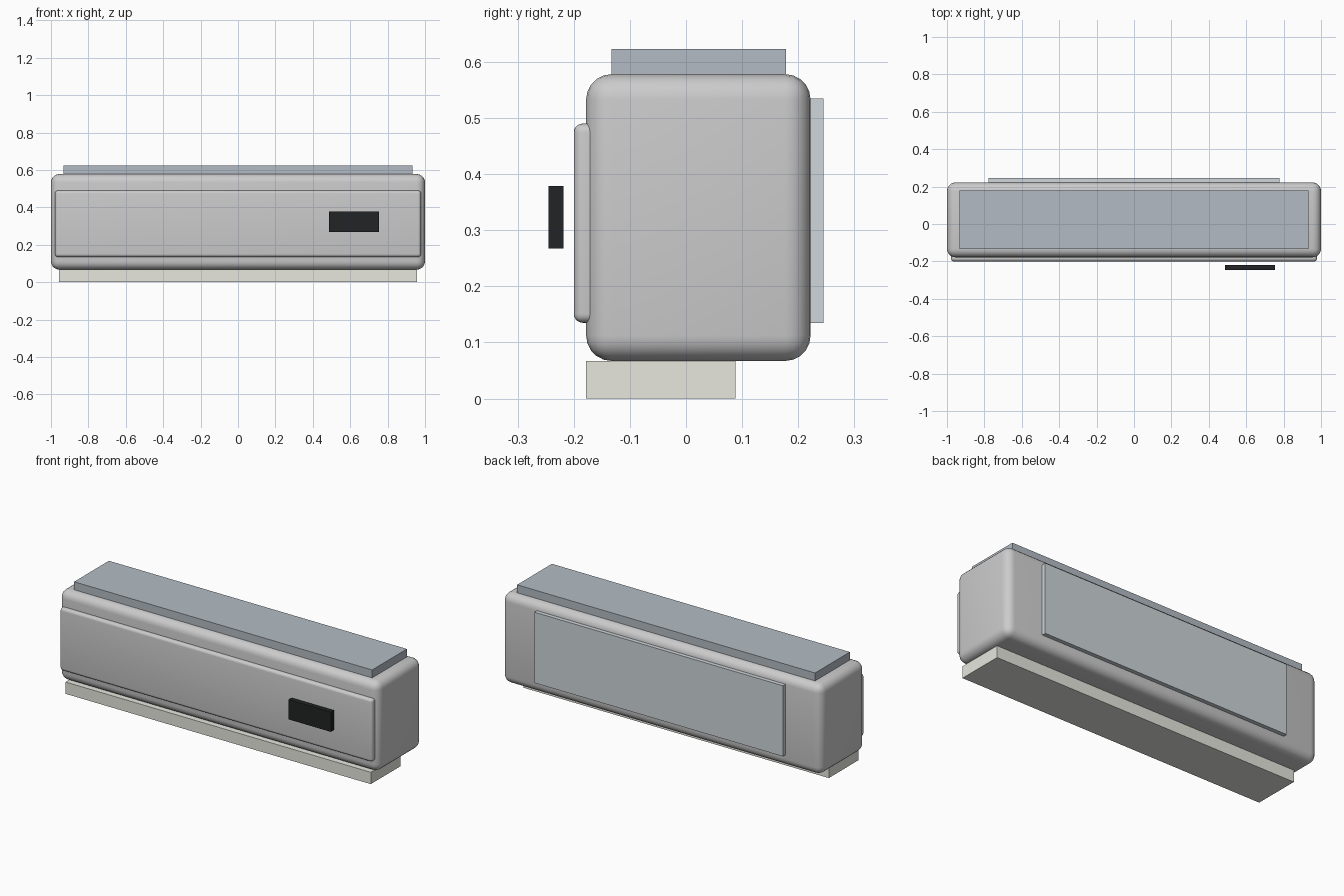
import bpy

if "Cube" in bpy.data.objects:
    bpy.data.objects.remove(bpy.data.objects["Cube"])


def material(name, color):
    m = bpy.data.materials.new(name)
    m.diffuse_color = (*color, 1)
    m.use_nodes = True
    m.node_tree.nodes["Principled BSDF"].inputs["Base Color"].default_value = m.diffuse_color
    return m


def box(name, x, y, z, bevel=0, mat=None):
    """Box from (min, max) ranges, with optional rounded edges."""
    bpy.ops.mesh.primitive_cube_add(size=1, location=[(a + b) / 2 for a, b in (x, y, z)])
    ob = bpy.context.object
    ob.name = name
    ob.scale = [b - a for a, b in (x, y, z)]
    bpy.ops.object.transform_apply(location=False, rotation=False, scale=True)
    if bevel:
        mod = ob.modifiers.new("rounding", 'BEVEL')
        mod.width = bevel
        mod.segments = 5
        bpy.ops.object.modifier_apply(modifier=mod.name)
        bpy.ops.object.shade_smooth_by_angle()
    if mat:
        ob.data.materials.append(mat)
    return ob


grille = material("grille_grey", (0.45, 0.5, 0.55))
plate = material("plate_grey", (0.62, 0.67, 0.7))
warm = material("outlet_grey", (0.8, 0.8, 0.74))
black = material("display_black", (0.015, 0.017, 0.018))

# Rounded housing and raised front panel
box("housing", (-1, 1), (-0.178, 0.222), (0.067, 0.578), 0.045)
box("front_panel", (-0.978, 0.978), (-0.2, -0.156), (0.135, 0.49), 0.016)

# Display block floating ahead of the panel
box("display", (0.487, 0.753), (-0.245, -0.218), (0.267, 0.379), mat=black)

# Bottom outlet, top intake grille and rear mounting plate
box("bottom_outlet", (-0.956, 0.956), (-0.178, 0.088), (0, 0.067), mat=warm)
box("top_grille", (-0.933, 0.933), (-0.133, 0.178), (0.578, 0.623), mat=grille)
box("mounting_plate", (-0.778, 0.778), (0.222, 0.245), (0.135, 0.535), mat=plate)
